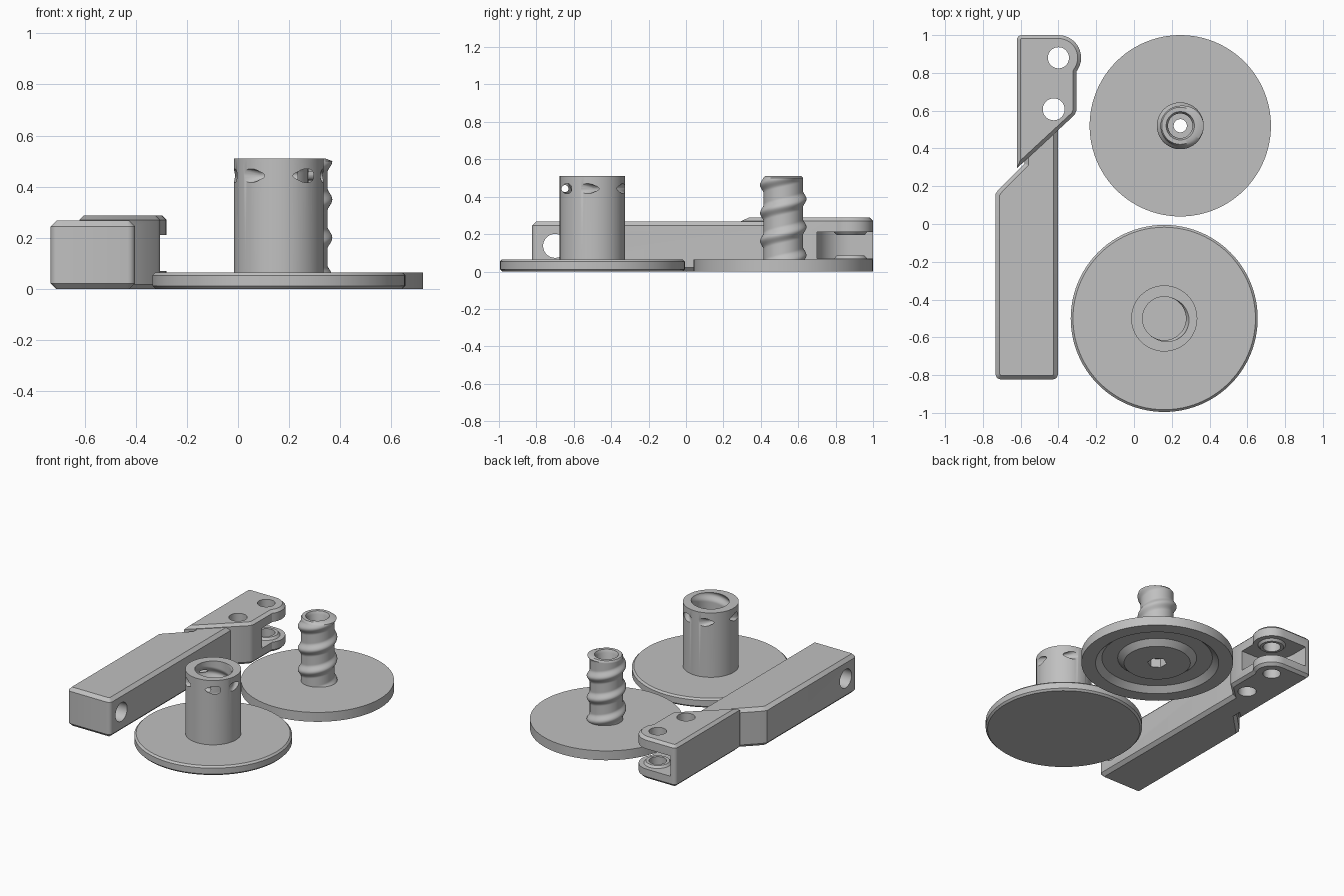
import bpy, bmesh, math
from mathutils import Matrix, Vector

if "Cube" in bpy.data.objects:
    bpy.data.objects.remove(bpy.data.objects["Cube"])

grey = bpy.data.materials.new("light_grey")
grey.diffuse_color = (0.53, 0.53, 0.53, 1)
grey.use_nodes = True
grey.node_tree.nodes["Principled BSDF"].inputs["Base Color"].default_value = grey.diffuse_color
PITCH = 0.15


def finish(name, bm):
    bmesh.ops.recalc_face_normals(bm, faces=bm.faces)
    me = bpy.data.meshes.new(name)
    bm.to_mesh(me)
    bm.free()
    me.materials.append(grey)
    ob = bpy.data.objects.new(name, me)
    bpy.context.collection.objects.link(ob)
    return ob


def combine(ob, other, op):
    mod = ob.modifiers.new("bool", 'BOOLEAN')
    mod.operation, mod.object, mod.solver = op, other, 'EXACT'
    bpy.context.view_layer.objects.active = ob
    bpy.ops.object.modifier_apply(modifier=mod.name)
    bpy.data.objects.remove(other)


def smooth(ob, angle=30):
    bpy.ops.object.select_all(action='DESELECT')
    ob.select_set(True)
    bpy.context.view_layer.objects.active = ob
    bpy.ops.object.shade_smooth_by_angle(angle=math.radians(angle))


def thread(a, z, z0):
    """Height 0..1 of a right-handed helical ridge."""
    p = (z - z0) / PITCH - a / math.tau
    d = abs(p - round(p)) * PITCH
    return 0.5 + 0.5 * math.cos(math.pi * min(1, d / 0.045))


def lathe(name, profile, centre, z0=0, n=96, closed=False):
    """Revolve (radius, z, thread height) points."""
    bm = bmesh.new()
    rings = []
    for r, z, amp in profile:
        if r == 0:
            rings.append([bm.verts.new((*centre, z))] * n)
            continue
        ring = []
        for i in range(n):
            a = math.tau * i / n
            q = r + (amp * thread(a, z, z0) if amp else 0)
            ring.append(bm.verts.new((centre[0] + q * math.cos(a), centre[1] + q * math.sin(a), z)))
        rings.append(ring)
    pairs = list(zip(rings, rings[1:])) + ([(rings[-1], rings[0])] if closed else [])
    for lo, hi in pairs:
        for i in range(n):
            j = (i + 1) % n
            vs = list(dict.fromkeys((lo[i], lo[j], hi[j], hi[i])))
            if len(vs) > 2:
                bm.faces.new(vs)
    return finish(name, bm)


def rod(centre, direction, r, length, n=40, r2=None):
    bm = bmesh.new()
    rot = Vector(direction).to_track_quat('Z', 'Y').to_matrix().to_4x4()
    bmesh.ops.create_cone(bm, cap_ends=True, segments=n, radius1=r, radius2=r if r2 is None else r2,
                          depth=length, matrix=Matrix.Translation(centre) @ rot)
    return finish("cutter", bm)


def prism(name, outline, levels):
    """Stack copies of an outline, each (z, inset), into a closed solid."""
    bm = bmesh.new()
    n = len(outline)
    pts = [Vector(p) for p in outline]
    rings = []
    for z, inset in levels:
        ring = []
        for i, p in enumerate(pts):
            a = (p - pts[i - 1]).normalized()
            b = (pts[(i + 1) % n] - p).normalized()
            na, nb = Vector((-a.y, a.x)), Vector((-b.y, b.x))
            q = p + (na + nb) * inset / (1 + na.dot(nb))
            ring.append(bm.verts.new((q.x, q.y, z)))
        rings.append(ring)
    for lo, hi in zip(rings, rings[1:]):
        for i in range(n):
            bm.faces.new((lo[i], lo[(i + 1) % n], hi[(i + 1) % n], hi[i]))
    bm.faces.new(rings[0][::-1])
    bm.faces.new(rings[-1])
    return finish(name, bm)


def arc(cx, cy, r, a0, a1, steps):
    """Counter-clockwise arc points."""
    angles = [math.radians(a0 + (a1 - a0) * i / steps) for i in range(steps + 1)]
    return [(cx + r * math.cos(a), cy + r * math.sin(a)) for a in angles]


def chamfered(top, c):
    return [(0, c), (c, 0), (top - c, 0), (top, c)]


# threaded spool half: grooved disc underside, hollow screw post
post = [(0.105, 0.065 + 0.435 * i / 90, 0.019) for i in range(91)]
screw = lathe("screw_disc", [
    (0.035, 0, 0), (0.21, 0, 0), (0.25, 0.035, 0), (0.35, 0.035, 0), (0.39, 0, 0),
    (0.48, 0, 0), (0.48, 0.065, 0)] + post + [
    (0.098, 0.51, 0), (0.075, 0.51, 0), (0.065, 0.49, 0), (0.065, 0.15, 0), (0.035, 0.15, 0)],
    (0.245, 0.52), z0=0.05, closed=True)
combine(screw, rod((0.245, 0.52, 0.02), (0, 0, 1), 0.062, 0.08, n=6), 'DIFFERENCE')
smooth(screw, 38)

# socket spool half: chamfered disc, sleeve with internal thread
C = Vector((0.16, -0.5, 0.443))
bore = [(0.115, 0.51 - 0.445 * i / 90, 0.018) for i in range(91)]
socket = lathe("socket_disc", [
    (0, 0, 0), (0.483, 0, 0), (0.495, 0.012, 0), (0.495, 0.053, 0), (0.483, 0.065, 0),
    (0.175, 0.065, 0), (0.175, 0.51, 0)] + bore + [(0, 0.065, 0)], C.xy, z0=0.07)
# three tangential string holes through the sleeve wall, flared at both ends
for deg in (-90, 30, 150):
    a = math.radians(deg)
    mid = C + 0.147 * Vector((math.cos(a), math.sin(a), 0))
    along = Vector((-math.sin(a), math.cos(a), 0))
    combine(socket, rod(mid, along, 0.019, 0.3, n=24), 'DIFFERENCE')
    for s in (-1, 1):
        combine(socket, rod(mid + along * s * 0.1, along * s, 0.016, 0.07, n=24, r2=0.037), 'DIFFERENCE')
smooth(socket, 38)

# handle arm with raised fork head
P = (-0.4, 0.88)
arm = prism("handle_arm",
            arc(-0.705, -0.795, 0.028, 180, 270, 4) + arc(-0.431, -0.795, 0.028, 270, 360, 4)
            + [(-0.403, 0.56), (-0.58, 0.56), (-0.58, 0.32), (-0.715, 0.185), (-0.733, 0.16)],
            chamfered(0.267, 0.022))
head = prism("fork_head",
             [(-0.62, 0.295), (-0.315, 0.577), (-0.305, 0.6)] + arc(*P, 0.12, -37, 90, 14)
             + arc(-0.595, 0.975, 0.025, 90, 180, 4), chamfered(0.288, 0.018))
combine(arm, head, 'UNION')

# pulley slot, open to the back and side
slot = prism("cutter", [(-0.58, 1.2), *arc(*P, 0.18, 180, 270, 16), (-0.1, 0.70), (-0.1, 1.2)],
             [(0.07, 0), (0.21, 0)])
combine(arm, slot, 'DIFFERENCE')
# bosses around the pulley pin
combine(arm, rod((*P, 0.07), (0, 0, 1), 0.10, 0.03, r2=0.075), 'UNION')
combine(arm, rod((*P, 0.21), (0, 0, -1), 0.10, 0.03, r2=0.075), 'UNION')
# pin holes and cross hole in the grip
combine(arm, rod((*P, 0.15), (0, 0, 1), 0.056, 0.5), 'DIFFERENCE')
combine(arm, rod((-0.425, 0.607, 0.15), (0, 0, 1), 0.058, 0.5), 'DIFFERENCE')
combine(arm, rod((-0.57, -0.70, 0.137), (1, 0, 0), 0.064, 0.6), 'DIFFERENCE')
smooth(arm)
